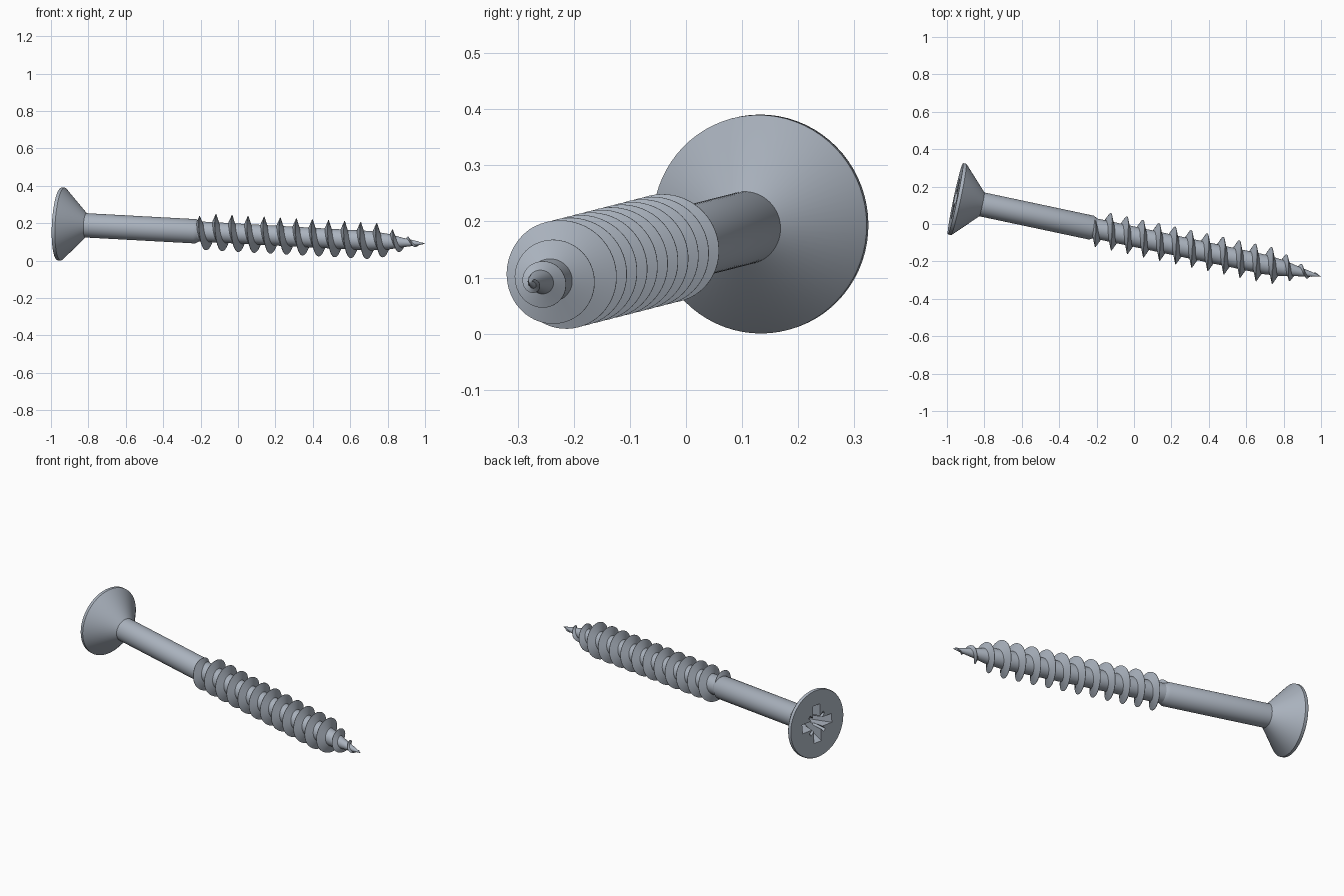
import bpy, bmesh
from math import cos, sin, pi, tau, radians
from mathutils import Vector, Matrix

default = bpy.data.objects.get("Cube")
if default:
    bpy.data.objects.remove(default, do_unlink=True)

steel = bpy.data.materials.new("grey steel")
COLOUR = (0.40, 0.445, 0.51, 1)
steel.use_nodes = True
steel.diffuse_color = COLOUR
steel.node_tree.nodes["Principled BSDF"].inputs["Base Color"].default_value = COLOUR

# Frame of the screw: local z runs from the head face to the tip
origin = Vector((-0.955, 0.135, 0.196))
axis = (Vector((1.0, -0.28, 0.09)) - origin).normalized()
up = (Vector((0, 0, 1)) - axis * axis.z).normalized()
side = up.cross(axis)
FRAME = Matrix.Translation(origin) @ Matrix((side, up, axis)).transposed().to_4x4()


def finish(name, bm, smooth=True):
    bmesh.ops.recalc_face_normals(bm, faces=bm.faces)
    mesh = bpy.data.meshes.new(name)
    bm.to_mesh(mesh)
    bm.free()
    mesh.materials.append(steel)
    obj = bpy.data.objects.new(name, mesh)
    obj.matrix_world = FRAME
    bpy.context.collection.objects.link(obj)
    bpy.ops.object.select_all(action="DESELECT")
    obj.select_set(True)
    bpy.context.view_layer.objects.active = obj
    if smooth:
        bpy.ops.object.shade_smooth_by_angle(angle=radians(35))
    return obj


def loft(bm, rings, closed=True):
    """Skin a list of vertex rings and cap both ends."""
    for a, b in zip(rings, rings[1:]):
        for i in range(len(a)):
            j = (i + 1) % len(a)
            bm.faces.new((a[i], a[j], b[j], b[i]))
    bm.faces.new(rings[0])
    bm.faces.new(rings[-1])


def lathe(name, profile, sides=72):
    bm = bmesh.new()
    rings = [[bm.verts.new((r * cos(tau * i / sides), r * sin(tau * i / sides), t))
              for i in range(sides)] for t, r in profile]
    loft(bm, rings)
    return finish(name, bm)


def interpolate(points, t):
    for (t0, r0), (t1, r1) in zip(points, points[1:]):
        if t <= t1:
            return r0 + (r1 - r0) * max(0, t - t0) / (t1 - t0)
    return points[-1][1]


# Countersunk head
head = lathe("head", [(0, 0.193), (0.003, 0.195), (0.018, 0.195), (0.022, 0.192), (0.145, 0.065)])


# Cross recess: tapered wide slots plus thin diagonal slots
def cut_slot(angle, length, width, depth):
    bm = bmesh.new()
    rings = []
    for t, scale in ((-0.01, 1.05), (depth, 0.42)):
        corners = ((-1, -1), (1, -1), (1, 1), (-1, 1))
        rings.append([bm.verts.new((x * length * scale, y * width * (0.4 + 0.6 * scale), t))
                      for x, y in corners])
    loft(bm, rings)
    bmesh.ops.rotate(bm, verts=bm.verts, matrix=Matrix.Rotation(angle, 3, "Z"))
    cutter = finish("recess_cutter", bm, smooth=False)
    cutter.hide_render = True
    bpy.context.view_layer.objects.active = head
    cut = head.modifiers.new("recess", "BOOLEAN")
    cut.operation = "DIFFERENCE"
    cut.solver = "EXACT"
    cut.object = cutter
    bpy.ops.object.modifier_apply(modifier=cut.name)
    bpy.data.objects.remove(cutter, do_unlink=True)


for quarter in range(2):
    cut_slot(quarter * pi / 2, 0.108, 0.026, 0.11)
    cut_slot(quarter * pi / 2 + pi / 4, 0.078, 0.009, 0.06)

# Plain shank and threaded core
lathe("shank", [(0.14, 0.065), (0.745, 0.065), (0.765, 0.054)])
CORE = [(0.74, 0.054), (1.70, 0.052), (1.80, 0.042), (1.88, 0.025), (1.95, 0.013), (2.0, 0.001)]
lathe("threaded_core", CORE)

# Right-hand helical thread with a sharp crest
PITCH, TOP, START, END, STEPS = 0.088, 0.852, 0.745, 1.985, 60
CREST = [(START, 0.05), (0.775, 0.098), (1.74, 0.098), (1.83, 0.064), (1.91, 0.033), (END, 0.009)]
bm = bmesh.new()
sections = []
count = int((END - START) / PITCH * STEPS)
for k in range(count + 1):
    t = START + (END - START) * k / count
    angle = pi / 2 + tau * (t - TOP) / PITCH
    crest = interpolate(CREST, t)
    base = min(interpolate(CORE, t) * 0.9, crest * 0.9)
    half = 0.004 + 0.34 * (crest - base)
    outline = ((base, -half), (crest, -0.001), (crest, 0.001), (base, half))
    sections.append([bm.verts.new((r * cos(angle), r * sin(angle), t + d)) for r, d in outline])
loft(bm, sections)
finish("thread", bm)
